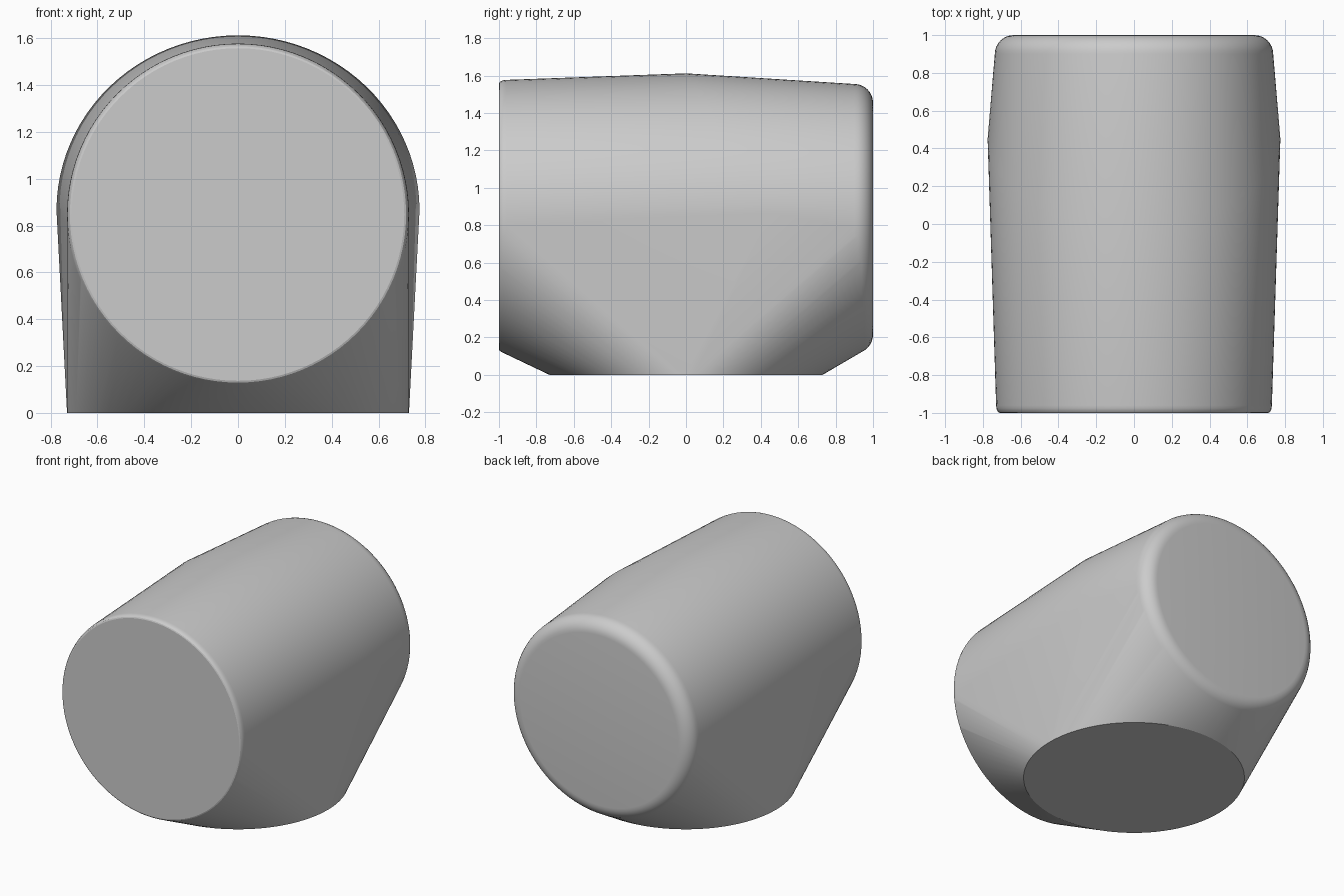
import bpy, bmesh
from math import sin, cos, pi, radians

cube = bpy.data.objects.get("Cube")
if cube:
    bpy.data.objects.remove(cube, do_unlink=True)

SIDES = 96
bm = bmesh.new()


def upright_ring(y, z, rx, rz):
    for i in range(SIDES):
        a = 2 * pi * i / SIDES
        bm.verts.new((rx * sin(a), y, z + rz * cos(a)))


def rounded_end(y, z, rx, rz, fillet, depth, steps):
    # Quarter-round lip ending in a flat disc
    for i in range(steps + 1):
        a = pi / 2 * i / steps
        inset = fillet * (1 - cos(a))
        upright_ring(y + depth * sin(a), z, rx - inset, rz - inset)


# Front and back ends of the barrel
rounded_end(-0.96, 0.847, 0.73, 0.73, 0.02, -0.04, 4)
rounded_end(0.9, 0.835, 0.737, 0.72, 0.1, 0.1, 8)

# Flat round foot
for i in range(SIDES):
    a = 2 * pi * i / SIDES
    bm.verts.new((0.73 * cos(a), 0.73 * sin(a), 0))

# Sloping crown that widens the middle of the barrel
for i in range(SIDES // 2 + 1):
    a = pi * i / (SIDES // 2) - pi / 2
    bm.verts.new((0.775 * sin(a), 0.45 * (1 - cos(a)), 0.865 + 0.747 * cos(a)))

# Stretch one skin over all outlines
hull = bmesh.ops.convex_hull(bm, input=bm.verts[:])
loose = {g for g in hull["geom_interior"] if isinstance(g, bmesh.types.BMVert)}
bmesh.ops.delete(bm, geom=list(loose), context="VERTS")
bmesh.ops.dissolve_limit(bm, angle_limit=radians(0.05), verts=bm.verts[:], edges=bm.edges[:])
bmesh.ops.recalc_face_normals(bm, faces=bm.faces[:])

mesh = bpy.data.meshes.new("body")
bm.to_mesh(mesh)
bm.free()
body = bpy.data.objects.new("body", mesh)
bpy.context.collection.objects.link(body)

grey = bpy.data.materials.new("light_grey")
grey.use_nodes = True
grey.diffuse_color = (0.6, 0.6, 0.6, 1)
grey.node_tree.nodes["Principled BSDF"].inputs["Base Color"].default_value = (0.6, 0.6, 0.6, 1)
mesh.materials.append(grey)

bpy.ops.object.select_all(action="DESELECT")
body.select_set(True)
bpy.context.view_layer.objects.active = body
bpy.ops.object.shade_smooth_by_angle(angle=radians(20))
